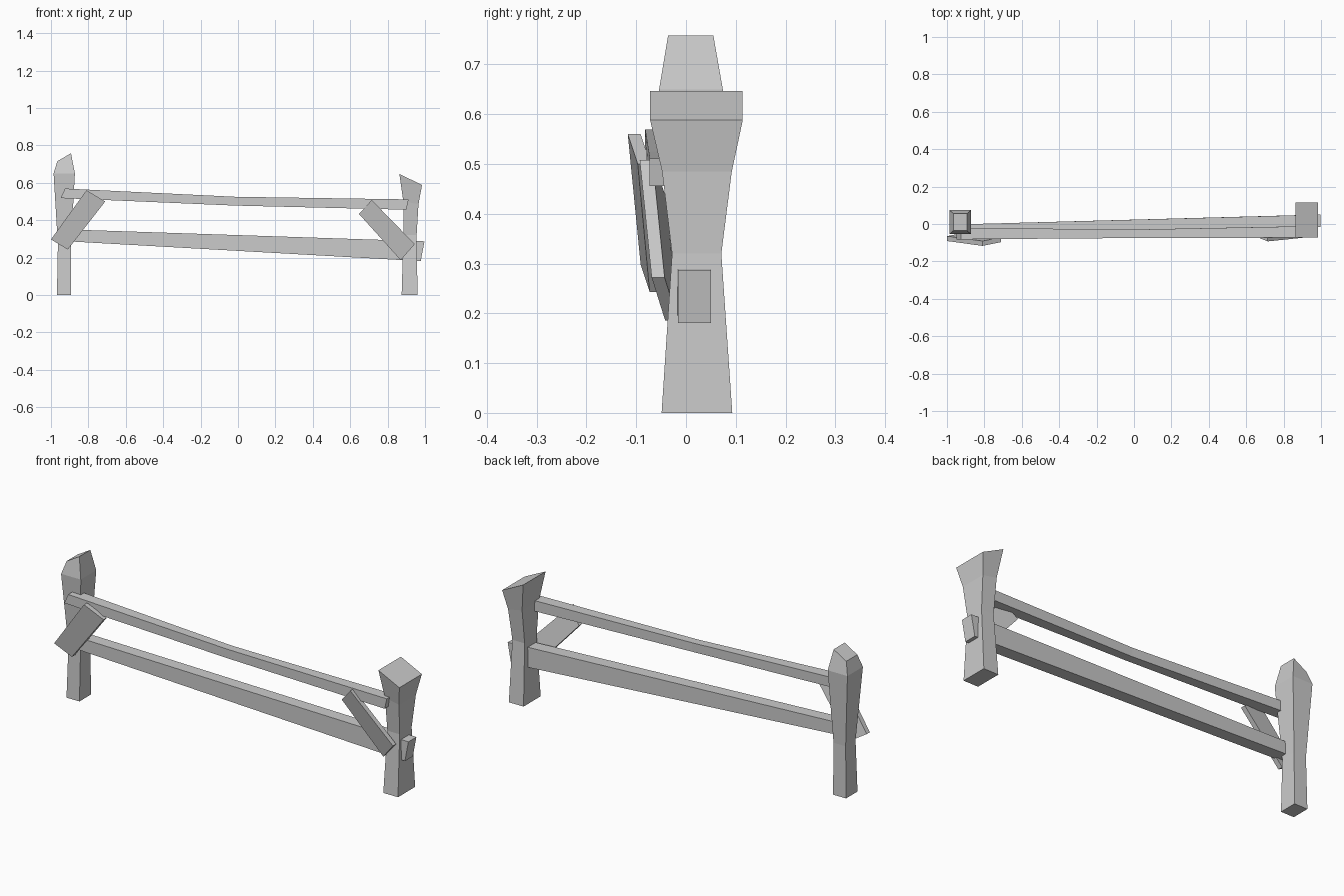
import bpy, bmesh

if "Cube" in bpy.data.objects:
    bpy.data.objects.remove(bpy.data.objects["Cube"])


def skin(name, rings):
    """Solid lofted through four-cornered rings, capped at both ends."""
    bm = bmesh.new()
    loops = [[bm.verts.new(p) for p in ring] for ring in rings]
    for a, b in zip(loops, loops[1:]):
        for i in range(4):
            j = (i + 1) % 4
            bm.faces.new((a[i], a[j], b[j], b[i]))
    bm.faces.new(loops[0][::-1])
    bm.faces.new(loops[-1])
    bmesh.ops.recalc_face_normals(bm, faces=bm.faces[:])
    mesh = bpy.data.meshes.new(name)
    bm.to_mesh(mesh)
    bm.free()
    obj = bpy.data.objects.new(name, mesh)
    bpy.context.collection.objects.link(obj)
    return obj


def post(name, sections):
    """Sections: x left, x right, y front, y back, z left, z right."""
    skin(name, [[(x0, y0, z0), (x1, y0, z1), (x1, y1, z1), (x0, y1, z0)]
                for x0, x1, y0, y1, z0, z1 in sections])


def rail(name, sections):
    """Sections: x bottom, x top, y front, y back, z bottom, z top."""
    skin(name, [[(xb, y0, zb), (xb, y1, zb), (xt, y1, zt), (xt, y0, zt)]
                for xb, xt, y0, y1, zb, zt in sections])


def brace(name, front, depth):
    """Flat board from its four front corners, thickened backwards."""
    skin(name, [front, [(x, y + depth, z) for x, y, z in front]])


# Posts: waisted, with slanted tops
post("left_post", [
    (-0.968, -0.893, -0.035, 0.060, 0, 0),
    (-0.963, -0.893, -0.026, 0.056, 0.27, 0.27),
    (-0.986, -0.872, -0.054, 0.074, 0.65, 0.65),
    (-0.966, -0.893, -0.036, 0.055, 0.715, 0.758)])
post("right_post", [
    (0.875, 0.960, -0.049, 0.093, 0, 0),
    (0.884, 0.955, -0.028, 0.071, 0.32, 0.32),
    (0.884, 0.965, -0.048, 0.092, 0.50, 0.485),
    (0.863, 0.984, -0.072, 0.114, 0.647, 0.588)])

# Rails: the lower one passes through the right post
rail("lower_rail", [
    (-0.93, -0.93, -0.065, -0.002, 0.288, 0.351),
    (0.977, 0.997, -0.016, 0.050, 0.181, 0.287)])
rail("upper_rail", [
    (-0.948, -0.925, -0.082, -0.020, 0.518, 0.569),
    (-0.015, -0.015, -0.075, -0.030, 0.478, 0.525),
    (0.900, 0.912, -0.073, -0.012, 0.456, 0.511)])

# Diagonal boards nailed on the front
brace("left_brace", [(-0.81, -0.117, 0.56), (-0.71, -0.097, 0.50),
                     (-0.91, -0.073, 0.243), (-1.0, -0.091, 0.297)], 0.026)
brace("right_brace", [(0.715, -0.093, 0.508), (0.647, -0.066, 0.433),
                      (0.870, -0.042, 0.186), (0.945, -0.069, 0.272)], 0.026)
